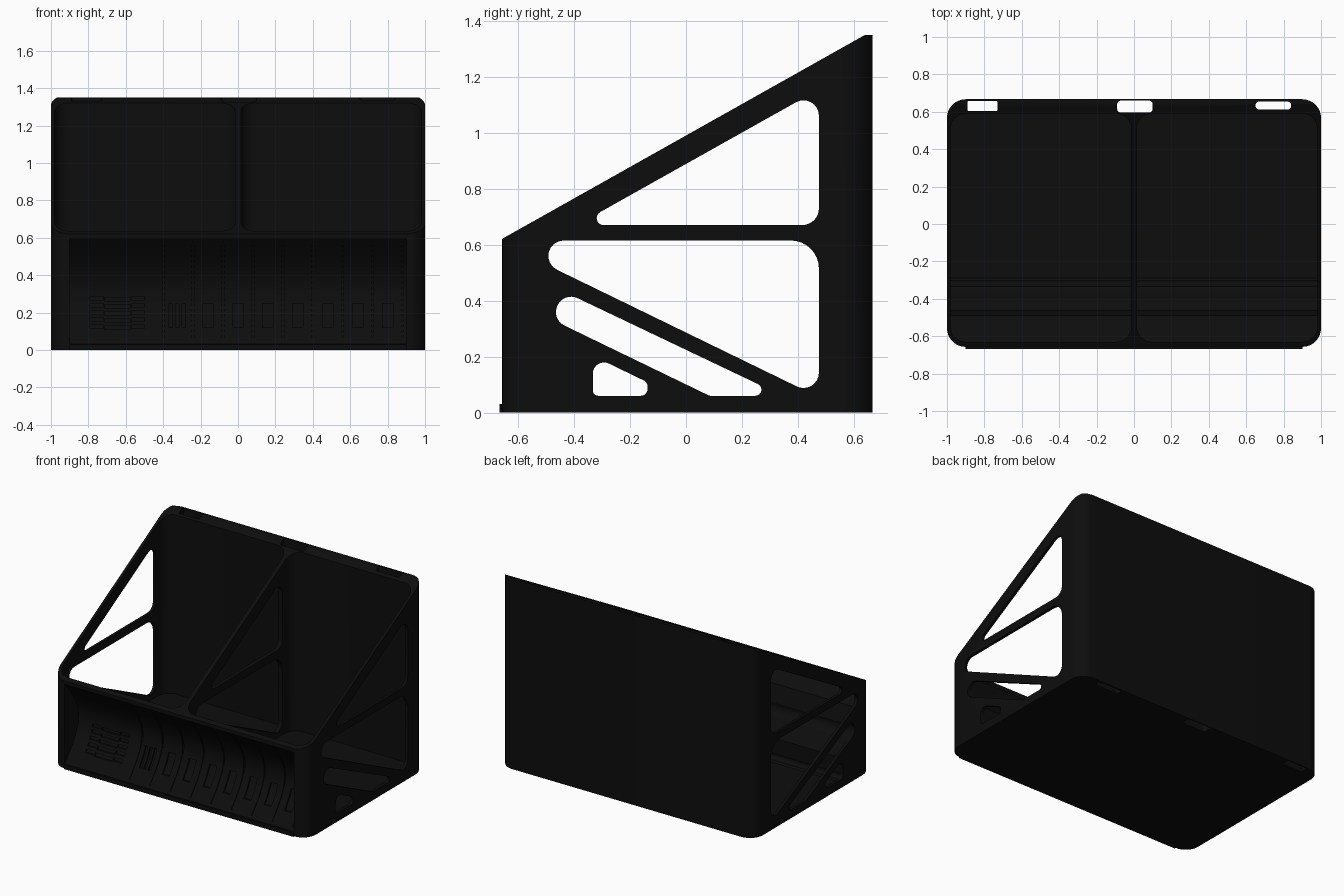
import bpy, bmesh, math
from mathutils import Vector

if "Cube" in bpy.data.objects:
    bpy.data.objects.remove(bpy.data.objects["Cube"])

black = bpy.data.materials.new("matte_black")
black.diffuse_color = (0.004, 0.004, 0.004, 1)
black.use_nodes = True
black.node_tree.nodes["Principled BSDF"].inputs["Base Color"].default_value = black.diffuse_color


def rounded(corners, steps=8):
    """Polygon outline from (u, v, radius) corners, each corner filleted."""
    out, n = [], len(corners)
    for i, (u, v, r) in enumerate(corners):
        p = Vector((u, v))
        a = (Vector(corners[i - 1][:2]) - p).normalized()
        b = (Vector(corners[(i + 1) % n][:2]) - p).normalized()
        if r == 0:
            out.append(p)
            continue
        half = a.angle(b) / 2
        c = p + (a + b).normalized() * (r / math.sin(half))
        s = p + a * (r / math.tan(half)) - c
        e = p + b * (r / math.tan(half)) - c
        sweep = math.pi - 2 * half
        for k in range(steps + 1):
            t = k / steps
            out.append(c + (s * math.sin((1 - t) * sweep) + e * math.sin(t * sweep)) / math.sin(sweep))
    return out


def rect(u0, u1, v0, v1, r=0.0):
    return rounded([(u0, v0, r), (u1, v0, r), (u1, v1, r), (u0, v1, r)])


def prism(name, outline, lo, hi, axis):
    """Extrude an outline: axis 'Z' uses (x, y) points, axis 'X' uses (y, z) points."""
    bm = bmesh.new()
    place = (lambda p, h: (p[0], p[1], h)) if axis == 'Z' else (lambda p, h: (h, p[0], p[1]))
    a = [bm.verts.new(place(p, lo)) for p in outline]
    b = [bm.verts.new(place(p, hi)) for p in outline]
    bm.faces.new(a)
    bm.faces.new(b)
    for i in range(len(a)):
        j = (i + 1) % len(a)
        bm.faces.new((a[i], a[j], b[j], b[i]))
    bmesh.ops.recalc_face_normals(bm, faces=bm.faces)
    me = bpy.data.meshes.new(name)
    bm.to_mesh(me)
    bm.free()
    me.materials.append(black)
    ob = bpy.data.objects.new(name, me)
    bpy.context.collection.objects.link(ob)
    return ob


def combine(ob, tool, op='DIFFERENCE'):
    """Bake a boolean into ob and discard the tool."""
    m = ob.modifiers.new("cut", 'BOOLEAN')
    m.operation, m.object, m.solver = op, tool, 'EXACT'
    bpy.context.view_layer.update()
    me = bpy.data.meshes.new_from_object(ob.evaluated_get(bpy.context.evaluated_depsgraph_get()))
    ob.modifiers.clear()
    ob.data = me
    bpy.data.objects.remove(tool)


# Rounded block with a sloping top
body = prism("organizer_body", rect(-1, 1, -0.657, 0.667, 0.1), 0, 1.4, 'Z')
combine(body, prism("slope", [(-0.9, 0.4845), (0.64, 1.35), (0.8, 1.35), (0.8, 1.7), (-0.9, 1.7)],
                    -1.2, 1.2, 'X'))

# Two deep pockets with a ramped inner front
ramp = [(-0.64, 1.6), (-0.64, 0.61), (-0.49, 0.5), (-0.46, 0.38), (-0.40, 0.28),
        (-0.335, 0.2), (-0.335, 0.09), (-0.29, 0.05), (0.7, 0.05), (0.7, 1.6)]
for x0, x1 in ((-0.98, -0.015), (0.015, 0.98)):
    pocket = prism("pocket", rect(x0, x1, -0.63, 0.59, 0.08), -0.2, 1.5, 'Z')
    combine(pocket, prism("ramp", ramp, -1.2, 1.2, 'X'), 'INTERSECT')
    combine(body, pocket)

# Openings through both sides and the divider
openings = [
    [(-0.39, 0.67, 0.025), (0.475, 0.67, 0.06), (0.475, 1.155, 0.055)],
    [(-0.676, 0.615, 0.055), (0.475, 0.055, 0.055), (0.475, 0.615, 0.1)],
    [(-0.482, 0.334, 0.053), (0.084, 0.06, 0.02), (0.345, 0.06, 0.022), (-0.436, 0.432, 0.053)],
    [(-0.333, 0.06, 0.02), (-0.137, 0.06, 0.025), (-0.137, 0.108, 0.025), (-0.333, 0.203, 0.04)],
]
for o in openings:
    combine(body, prism("opening", rounded(o), -1.2, 1.2, 'X'))

# Vertical slots in the back wall
for x0, x1, y0, y1, r in ((-0.89, -0.73, 0.605, 0.657, 0.005),
                          (-0.09, 0.10, 0.596, 0.66, 0.02),
                          (0.65, 0.84, 0.612, 0.655, 0.02)):
    combine(body, prism("slot", rect(x0, x1, y0, y1, r), -0.2, 1.6, 'Z'))


def scoop(z0, z1, depth, x0, x1, steps=20):
    """Cutter following the concave front, pushed in by depth."""
    pts = [(-0.8, z0)]
    for k in range(steps + 1):
        z = z0 + (z1 - z0) * k / steps
        pts.append((-0.66 + 0.16 * math.sin(math.pi * (z - 0.03) / 0.57) + depth, z))
    pts.append((-0.8, z1))
    return prism("scoop", pts, x0, x1, 'X')


# Concave front panel with vertical seams
combine(body, scoop(0.03, 0.60, 0.0, -0.9, 0.9))
for x in [-0.4 + 0.16 * i for i in range(9)]:
    combine(body, scoop(0.05, 0.58, 0.008, x - 0.005, x + 0.005))

# Row of recessed windows, three slits and a louvred vent
for i in range(7):
    x = -0.16 + 0.16 * i
    combine(body, scoop(0.12, 0.25, 0.014, x - 0.028, x + 0.028, 4))
for x in (-0.36, -0.325, -0.29):
    combine(body, scoop(0.12, 0.25, 0.014, x - 0.009, x + 0.009, 4))
for i in range(5):
    z = 0.115 + 0.038 * i
    for x0, x1, dz in ((-0.79, -0.72, 0), (-0.715, -0.575, -0.006), (-0.57, -0.5, 0)):
        combine(body, scoop(z + dz, z + dz + 0.02, 0.014, x0, x1, 2))

# Low lip along the front foot
lip = prism("front_lip", rect(-0.9, 0.9, -0.667, -0.62), 0, 0.03, 'X')
bpy.data.objects.remove(lip)
lip = prism("front_lip", rect(-0.9, 0.9, -0.667, -0.62), 0, 0.03, 'Z')

for ob in (body, lip):
    bpy.ops.object.select_all(action='DESELECT')
    ob.select_set(True)
    bpy.context.view_layer.objects.active = ob
    bpy.ops.object.shade_smooth_by_angle(angle=math.radians(30))
